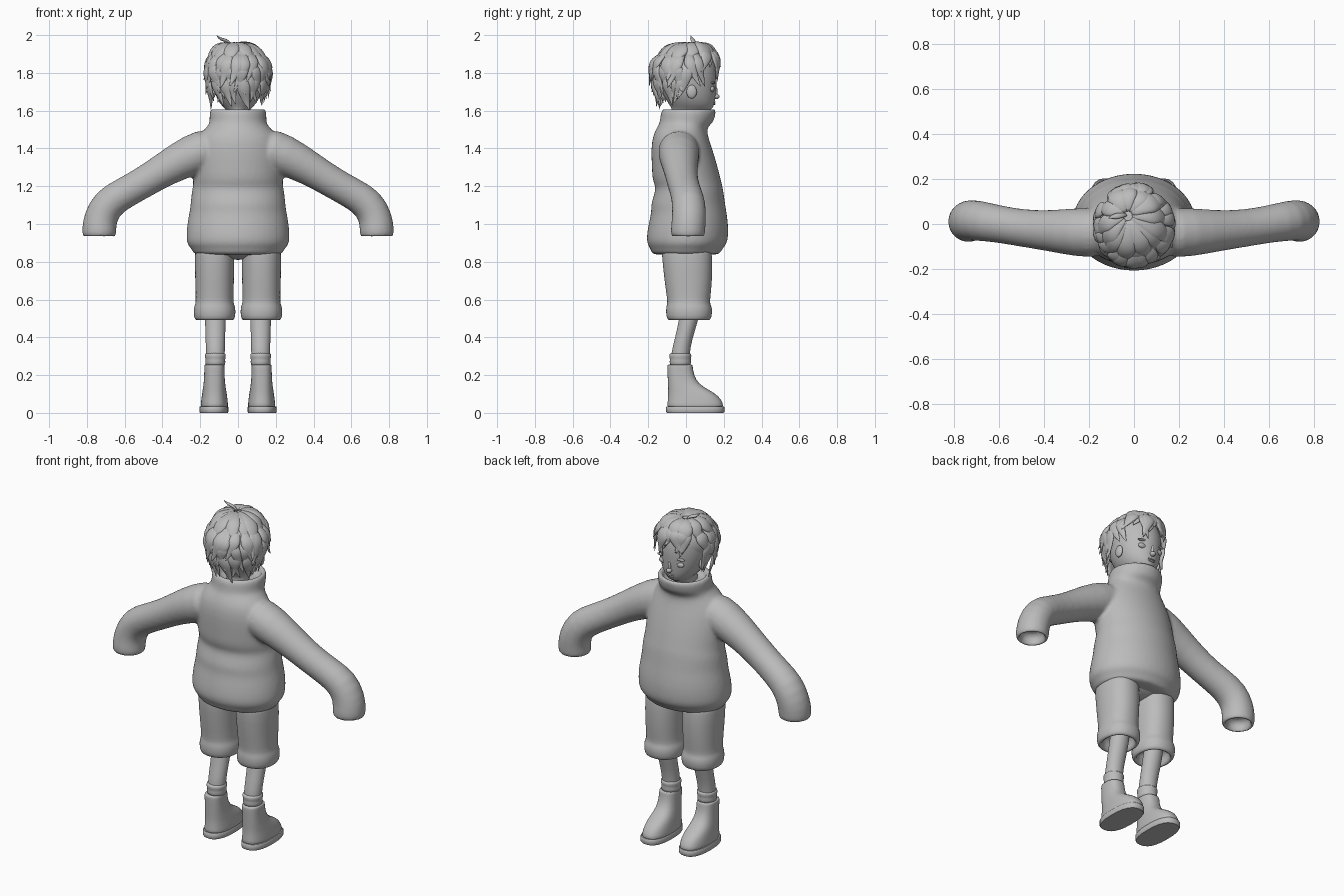
import bpy, bmesh, random
from math import sin, cos, pi, radians, copysign
from mathutils import Vector, Matrix

random.seed(4)
cube = bpy.data.objects.get("Cube")
if cube:
    bpy.data.objects.remove(cube)

grey = bpy.data.materials.new("plain grey")
grey.use_nodes = True
grey.diffuse_color = (0.5, 0.5, 0.5, 1)
grey.node_tree.nodes["Principled BSDF"].inputs["Base Color"].default_value = grey.diffuse_color


def ring(centre, a, b, n=24, power=1.0):
    """Closed (super)ellipse of points spanned by the vectors a and b."""
    def soft(v):
        return copysign(abs(v) ** power, v)
    angles = [2 * pi * i / n for i in range(n)]
    return [centre + a * soft(cos(t)) + b * soft(sin(t)) for t in angles]


def skin(bm, rings):
    """Skin a list of equal rings and cap both ends."""
    loops = [[bm.verts.new(p) for p in r] for r in rings]
    n = len(loops[0])
    for lo, hi in zip(loops, loops[1:]):
        for i in range(n):
            j = (i + 1) % n
            bm.faces.new((lo[i], lo[j], hi[j], hi[i]))
    bm.faces.new(loops[0][::-1])
    bm.faces.new(loops[-1])


def hollow_end(rings, inward, scale):
    """Turn the last ring inside to form an open cuff."""
    mid = sum(rings[-1], Vector()) / len(rings[-1])
    last = rings[-1]
    for k, depth in ((scale, 0), (scale - 0.03, 0.35), (scale - 0.04, 1)):
        rings.append([mid + (p - mid) * k + inward * depth for p in last])


def stack(bm, rows, x=0.0, hollow=0.0, scale=0.82, power=1.0):
    """Horizontal rings from rows of (z, half width, back y, front y)."""
    rings = [ring(Vector((x, (y0 + y1) / 2, z)), Vector((rx, 0, 0)),
                  Vector((0, (y1 - y0) / 2, 0)), power=power)
             for z, rx, y0, y1 in rows]
    if hollow:
        hollow_end(rings, Vector((0, 0, hollow)), scale)
    skin(bm, rings)


def ball(bm, centre, size):
    m = Matrix.Translation(centre) @ Matrix.Diagonal((*size, 1))
    bmesh.ops.create_uvsphere(bm, u_segments=20, v_segments=12, radius=1, matrix=m)


def finish(name, bm, mirror=False, sub=1, remesh=0.0):
    bmesh.ops.recalc_face_normals(bm, faces=bm.faces)
    for f in bm.faces:
        f.smooth = True
    me = bpy.data.meshes.new(name)
    bm.to_mesh(me)
    bm.free()
    me.materials.append(grey)
    ob = bpy.data.objects.new(name, me)
    bpy.context.collection.objects.link(ob)
    if mirror:
        ob.modifiers.new("Mirror", 'MIRROR').use_mirror_merge = False
    if sub:
        ob.modifiers.new("Subdivision", 'SUBSURF').levels = sub
        ob.modifiers["Subdivision"].render_levels = sub
    else:
        me.set_sharp_from_angle(angle=radians(40))
    if remesh:
        r = ob.modifiers.new("Remesh", 'REMESH')
        r.mode, r.voxel_size, r.use_smooth_shade = 'VOXEL', remesh, True
        s = ob.modifiers.new("Smooth", 'SMOOTH')
        s.factor, s.iterations = 0.5, 5
    return ob


# Sweater: body with rolled hem, folds and loose collar
bm = bmesh.new()
stack(bm, [(.835, .225, -.17, .17), (.845, .24, -.185, .185), (.872, .25, -.19, .195),
           (.89, .272, -.207, .217), (.93, .277, -.212, .226), (1.0, .272, -.2, .226),
           (1.07, .258, -.183, .215), (1.1, .254, -.19, .21), (1.17, .248, -.165, .2),
           (1.2, .24, -.163, .195), (1.23, .24, -.18, .187), (1.3, .24, -.182, .17),
           (1.4, .235, -.187, .14), (1.47, .21, -.177, .115), (1.515, .165, -.152, .11),
           (1.535, .15, -.14, .148), (1.58, .153, -.136, .157), (1.61, .15, -.13, .162)],
      hollow=-.05)
# Sleeves: drooping tubes with open ends
arm = [(.1, -.04, 1.42, .115), (.25, -.037, 1.365, .11), (.38, -.03, 1.295, .09),
       (.5, -.018, 1.22, .083), (.6, 0, 1.165, .083), (.69, .015, 1.112, .09),
       (.73, .017, 1.03, .091), (.735, .01, .97, .092), (.735, .01, .93, .09)]
for side in (1, -1):
    pts = [Vector((side * x, y, z)) for x, y, z, r in arm]
    rings = []
    for i, p in enumerate(pts):
        t = (pts[min(i + 1, len(pts) - 1)] - pts[max(i - 1, 0)]).normalized()
        a = t.cross(Vector((0, 1, 0))).normalized()
        rings.append(ring(p, a * arm[i][3], t.cross(a) * arm[i][3]))
    hollow_end(rings, Vector((0, 0, .07)), .78)
    skin(bm, rings)
finish("sweater", bm, remesh=.011)

# Shorts: two legs with puffed cuffs, joined by a seat
bm = bmesh.new()
stack(bm, [(.92, .1, -.13, .13), (.84, .107, -.13, .14), (.7, .103, -.115, .14),
           (.6, .1, -.1, .128), (.578, .102, -.1, .128), (.555, .112, -.107, .14),
           (.515, .111, -.106, .138), (.49, .104, -.098, .13)],
      x=.124, hollow=.08, power=.9)
finish("shorts", bm, mirror=True)
bm = bmesh.new()
ball(bm, (0, 0, .88), (.21, .14, .07))
finish("shorts_seat", bm)

# Legs, socks and boots
bm = bmesh.new()
stack(bm, [(.6, .056, -.02, .09), (.48, .055, -.04, .062), (.4, .052, -.057, .036),
           (.32, .05, -.08, .018), (.24, .05, -.08, .02)], x=.12)
finish("legs", bm, mirror=True)
bm = bmesh.new()
stack(bm, [(.24, .052, -.085, .025), (.27, .054, -.088, .028), (.285, .052, -.085, .025),
           (.295, .056, -.089, .029), (.312, .056, -.089, .029), (.318, .049, -.08, .02)],
      x=.12)
finish("socks", bm, mirror=True)
bm = bmesh.new()
stack(bm, [(.02, .073, -.1, .198), (.04, .073, -.1, .199), (.07, .07, -.097, .188),
           (.1, .066, -.095, .16), (.125, .062, -.095, .115), (.155, .057, -.096, .066),
           (.2, .054, -.098, .042), (.245, .054, -.1, .036), (.255, .053, -.099, .035),
           (.256, .045, -.09, .026)], x=.125, power=.82)
finish("boots", bm, mirror=True)
bm = bmesh.new()
stack(bm, [(0, .074, -.101, .198), (.006, .077, -.105, .203),
           (.03, .077, -.105, .203), (.035, .074, -.101, .199)], x=.128, power=.8)
finish("boot_soles", bm, mirror=True, sub=0)

# Head and neck
bm = bmesh.new()
stack(bm, [(1.5, .06, -.07, .06), (1.58, .06, -.075, .07), (1.6, .055, -.075, .13),
           (1.62, .083, -.08, .148), (1.66, .112, -.11, .156), (1.72, .133, -.14, .162),
           (1.8, .143, -.16, .168), (1.88, .13, -.14, .15), (1.94, .08, -.09, .1),
           (1.955, .03, -.04, .04)])
finish("head", bm)

# Face: nose, lips, eyes, brows and ears
bm = bmesh.new()
ball(bm, (0, .159, 1.675), (.016, .019, .014))
ball(bm, (0, .155, 1.7), (.01, .013, .03))
finish("nose", bm)
bm = bmesh.new()
ball(bm, (0, .148, 1.645), (.026, .009, .005))
ball(bm, (0, .147, 1.636), (.022, .009, .006))
finish("lips", bm)
for name, centre, size in (("eyes", (.056, .138, 1.715), (.027, .014, .016)),
                           ("brows", (.058, .142, 1.748), (.034, .012, .007)),
                           ("ears", (.132, .03, 1.7), (.014, .028, .036))):
    bm = bmesh.new()
    ball(bm, centre, size)
    finish(name, bm, mirror=True)

# Hair: scalp cap under layered, tapered locks
bm = bmesh.new()
ball(bm, (0, -.015, 1.815), (.155, .17, .14))
finish("hair_cap", bm)


def on_hair(az, polar, k):
    """Point on the hair volume; below the widest level it hangs down."""
    a, over = radians(az), max(polar - 90, 0)
    r = sin(radians(min(polar, 90))) * (1 - .0028 * over) * k
    z = 1.8 + .16 * cos(radians(min(polar, 90))) * k - .0034 * over
    lean = max(0, 1 - polar / 70)
    return Vector((.165 * r * cos(a) - .03 * lean, .178 * r * sin(a) + .04 * lean, z))


def sweep(bm, path, width, thick):
    n = len(path)
    rings = []
    for i, p in enumerate(path):
        u = i / (n - 1)
        t = (path[min(i + 1, n - 1)] - path[max(i - 1, 0)]).normalized()
        out = p - Vector((0, 0, 1.78))
        across = t.cross(out).normalized()
        w = width * max(.04, (.35 + 1.5 * u) if u < .4 else 1.62 * (1 - u) ** .85)
        rings.append(ring(p, across * w, t.cross(across) * w * thick, n=8))
    skin(bm, rings)


def lock(bm, az, start, end, width, twist, flare):
    path = []
    for i in range(8):
        u = i / 7
        k = .95 + .09 * sin(pi * min(u * 1.3, 1)) + flare * u ** 3
        path.append(on_hair(az + twist * u * u, start + (end - start) * u, k))
    sweep(bm, path, width, .42)


# Layer: name, azimuth range, count, start, end, width, flare
layers = (("hair_top", 0, 360, 13, 6, 86, .05, .13),
          ("hair_fringe", 40, 140, 7, 30, 98, .042, .12),
          ("hair_middle", 150, 390, 15, 42, 110, .04, .27),
          ("hair_lower", 165, 375, 15, 62, 126, .036, .2),
          ("hair_nape", 185, 355, 13, 85, 142, .032, .1))
for name, az0, az1, count, start, end, width, flare in layers:
    bm = bmesh.new()
    for i in range(count):
        az = az0 + (az1 - az0) * (i + .5) / count + random.uniform(-5, 5)
        lock(bm, az, start, end + random.uniform(-9, 7), width * random.uniform(.85, 1.15),
             random.choice((-1, 1)) * random.uniform(8, 22), flare * random.uniform(.4, 1.2))
    finish(name, bm)

# Cowlick on the crown
bm = bmesh.new()
sweep(bm, [Vector(p) for p in ((-.03, .04, 1.94), (-.05, .04, 1.968), (-.08, .035, 1.976),
                               (-.1, .03, 1.984), (-.115, .025, 2.0))], .018, .6)
finish("hair_cowlick", bm)
